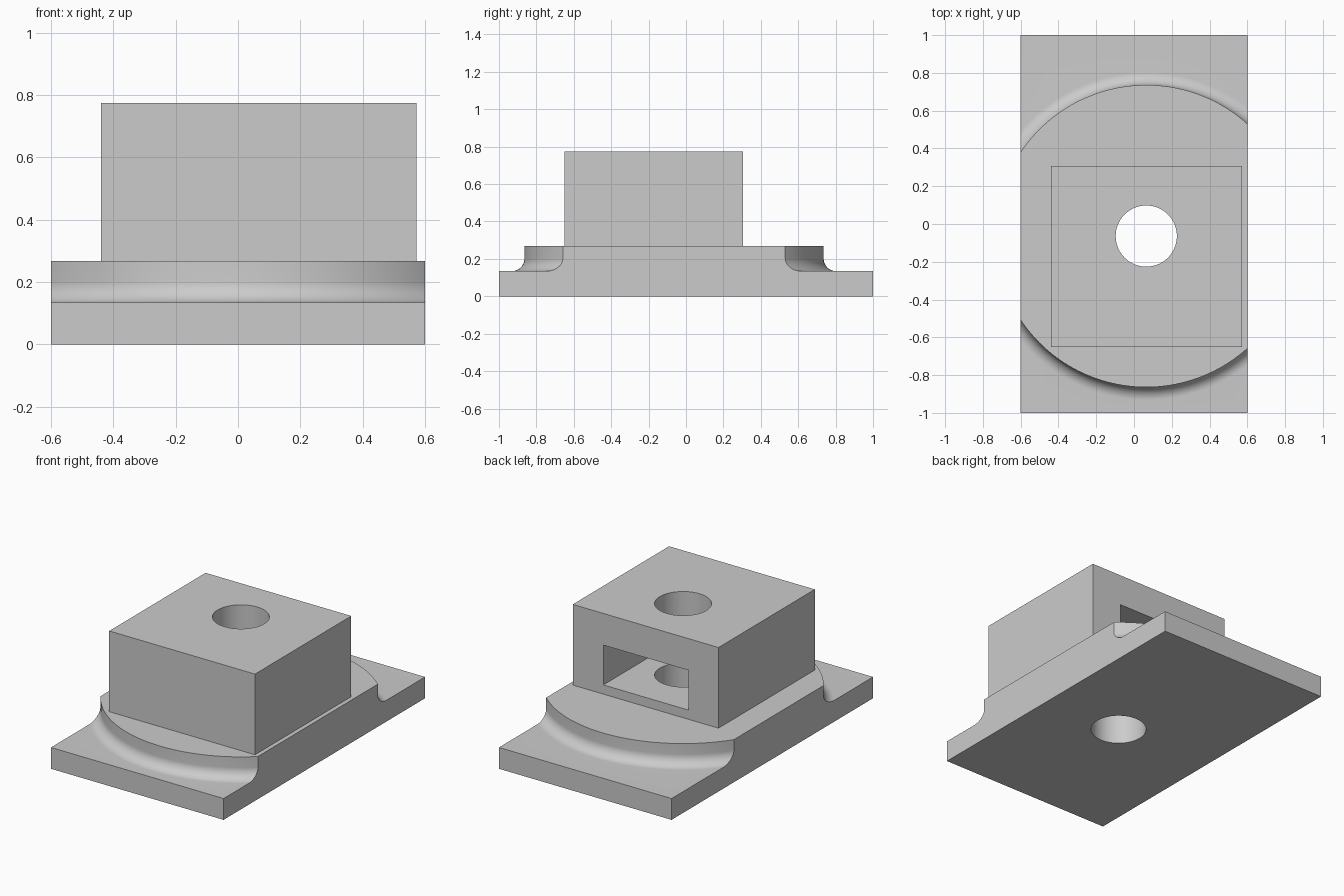
import bpy, bmesh, math
from mathutils import Vector

if "Cube" in bpy.data.objects:
    bpy.data.objects.remove(bpy.data.objects["Cube"])

CX, CY = 0.065, -0.064          # shared axis of the round step and the bore
grey = bpy.data.materials.new("light grey")
grey.diffuse_color = (0.6, 0.6, 0.6, 1)
grey.use_nodes = True
grey.node_tree.nodes["Principled BSDF"].inputs["Base Color"].default_value = grey.diffuse_color


def finish(name, bm):
    bmesh.ops.recalc_face_normals(bm, faces=bm.faces)
    mesh = bpy.data.meshes.new(name)
    bm.to_mesh(mesh)
    bm.free()
    mesh.materials.append(grey)
    ob = bpy.data.objects.new(name, mesh)
    bpy.context.collection.objects.link(ob)
    return ob


def box(name, lo, hi):
    bm = bmesh.new()
    bmesh.ops.create_cube(bm, size=1)
    for v in bm.verts:
        v.co = Vector([l + (c + 0.5) * (h - l) for c, l, h in zip(v.co, lo, hi)])
    return finish(name, bm)


def lathe(name, profile, steps):
    """Spin a closed (radius, z) outline about the shared axis."""
    bm = bmesh.new()
    rings = []
    for i in range(steps):
        a = 2 * math.pi * i / steps
        rings.append([bm.verts.new((CX + r * math.cos(a), CY + r * math.sin(a), z))
                      for r, z in profile])
    n = len(profile)
    for i in range(steps):
        p, q = rings[i], rings[(i + 1) % steps]
        for j in range(n):
            k = (j + 1) % n
            bm.faces.new((p[j], q[j], q[k], p[k]))
    return finish(name, bm)


def combine(target, tool, operation):
    tool.hide_render = True
    mod = target.modifiers.new("combine", 'BOOLEAN')
    mod.operation, mod.solver, mod.object = operation, 'EXACT', tool
    bpy.context.view_layer.objects.active = target
    bpy.ops.object.modifier_apply(modifier=mod.name)
    bpy.data.objects.remove(tool, do_unlink=True)


# Base plate, cut away outside a filleted round step
body = box("clamp_body", (-0.6, -1, 0), (0.6, 1, 0.268))
R, F, Z = 0.80, 0.068, 0.134
fillet = [(R + F - F * math.cos(t), Z + F - F * math.sin(t))
          for t in (math.pi / 2 * i / 14 for i in range(15))]
ring = [(R, 0.4)] + fillet + [(2.2, Z), (2.2, 0.4)]
combine(body, lathe("step_cutter", ring, 160), 'DIFFERENCE')

# Upper block
combine(body, box("block", (-0.44, -0.65, 0.2), (0.573, 0.306, 0.775)), 'UNION')

# Pocket opening at the back
combine(body, box("pocket_cutter", (-0.23, -0.36, 0.326), (0.36, 0.5, 0.576)), 'DIFFERENCE')

# Vertical through bore
bm = bmesh.new()
bmesh.ops.create_cone(bm, cap_ends=True, segments=64, radius1=0.162, radius2=0.162, depth=3)
bmesh.ops.translate(bm, verts=bm.verts, vec=(CX, CY, 0.4))
combine(body, finish("bore_cutter", bm), 'DIFFERENCE')

# Smooth the curved walls, keep the edges crisp
bpy.ops.object.select_all(action='DESELECT')
body.select_set(True)
bpy.context.view_layer.objects.active = body
bpy.ops.object.shade_smooth_by_angle(angle=math.radians(30))
